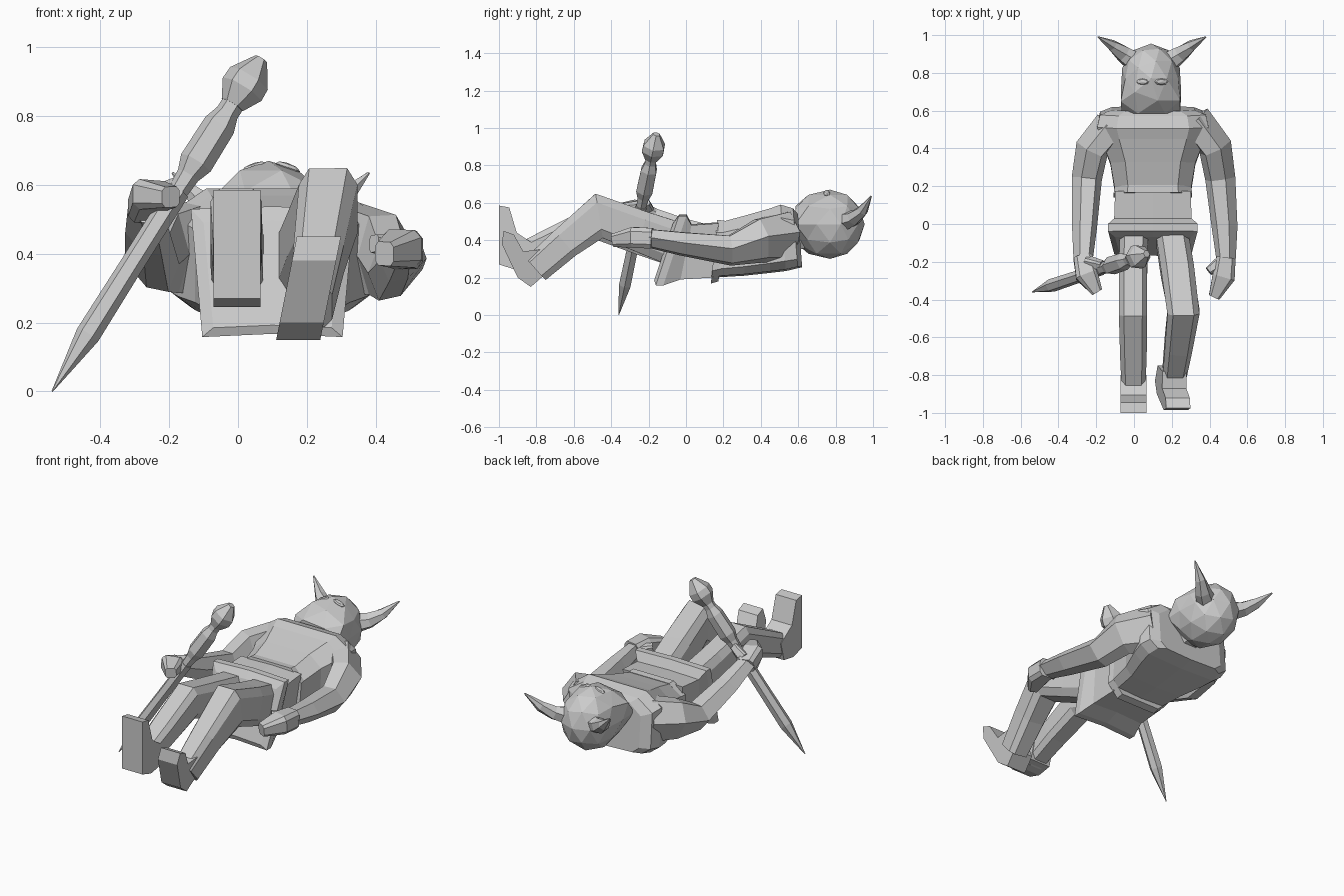
import bpy, bmesh, math
from mathutils import Vector

cube = bpy.data.objects.get("Cube")
if cube:
    bpy.data.objects.remove(cube, do_unlink=True)

grey = bpy.data.materials.new("plain grey")
grey.use_nodes = True
grey.diffuse_color = (0.6, 0.6, 0.6, 1)
grey.node_tree.nodes["Principled BSDF"].inputs["Base Color"].default_value = (0.6, 0.6, 0.6, 1)

# Cross-sections
BOX = [(1, .6), (.65, 1), (-.65, 1), (-1, .6), (-1, -.6), (-.65, -1), (.65, -1), (1, -.6)]
CHEST = [(1, .6), (.65, 1), (-.65, 1), (-1, .6), (-1, -.7), (-.8, -.95), (0, -1), (.8, -.95), (1, -.7)]
WEDGE = [(1, 1), (0, 1.04), (-1, 1), (-.86, -1), (0, -.95), (.86, -1)]
HEX = [(math.cos(a * math.pi / 3), math.sin(a * math.pi / 3)) for a in range(6)]
LEFT_ARM = [(1, .1), (.35, .87), (-.6, .9), (-1, 0), (-.6, -.9), (.2, -.75)]
RIGHT_ARM = [(-a, b) for a, b in LEFT_ARM]
CX = 0.1  # centre line of the body


def finish(name, bm):
    bmesh.ops.recalc_face_normals(bm, faces=bm.faces[:])
    mesh = bpy.data.meshes.new(name)
    bm.to_mesh(mesh)
    bm.free()
    mesh.materials.append(grey)
    obj = bpy.data.objects.new(name, mesh)
    bpy.context.collection.objects.link(obj)
    return obj


def skin(name, rings):
    """Join rings of points into a closed solid."""
    bm = bmesh.new()
    loops = [[bm.verts.new(p) for p in ring] for ring in rings]
    n = len(loops[0])
    for a, b in zip(loops, loops[1:]):
        for i in range(n):
            j = (i + 1) % n
            bm.faces.new((a[i], a[j], b[j], b[i]))
    bm.faces.new(loops[0])
    bm.faces.new(loops[-1])
    return finish(name, bm)


def limb(name, stations, profile=BOX):
    """Stations are x, y, z, half width, half depth; rings follow the path."""
    pts = [Vector(s[:3]) for s in stations]
    rings = []
    for i, s in enumerate(stations):
        before = (pts[i] - pts[max(i - 1, 0)]).normalized()
        after = (pts[min(i + 1, len(pts) - 1)] - pts[i]).normalized()
        t = (before + after).normalized()
        u = (Vector((1, 0, 0)) - t * t.x).normalized()
        v = t.cross(u)
        rings.append([pts[i] + u * a * s[3] + v * b * s[4] for a, b in profile])
    return skin(name, rings)


def trunk(name, stations, profile):
    """Stations are y, half width, bottom, top, tilt; rings lie across y."""
    rings = []
    for y, w, low, high, tilt in stations:
        half = (high - low) / 2
        rings.append([(CX + a * w, y + tilt * b * half, (low + high) / 2 + b * half)
                      for a, b in profile])
    return skin(name, rings)


def prism(name, outline, x, half, shear=0):
    """Side outline in y and z, given thickness along x."""
    return skin(name, [[(x + side * half + shear * (z - .3), y, z) for y, z in outline]
                       for side in (-1, 1)])


# Trunk, belt and flared hips
trunk("torso", [(.61, .22, .255, .54, -.08), (.585, .28, .25, .57, -.08),
                (.52, .295, .235, .59, -.08), (.45, .275, .225, .57, 0),
                (.32, .225, .21, .535, .05), (.165, .2, .2, .495, .1)], CHEST)
trunk("belt", [(.19, .203, .18, .505, .1), (.15, .208, .168, .508, .1)], BOX)
trunk("hips", [(.16, .2, .2, .49, .1), (.0, .205, .19, .48, .2),
               (-.06, .237, .158, .53, .33), (-.1, .237, .158, .53, .33),
               (-.12, .2, .185, .49, .33)], WEDGE)
limb("neck", [(CX, .64, .43, .08, .08), (CX, .54, .42, .1, .1)], HEX)

# Hooded head with a broad flat chin
bm = bmesh.new()
bmesh.ops.create_icosphere(bm, subdivisions=2, radius=1)
for v in bm.verts:
    x, y, z = v.co
    if z > -.4:
        x = max(-1, min(1, x * (1 + .8 * max(0, -y))))
    v.co = (CX - .01 + .16 * x, .77 + .185 * max(y * 1.25 if y < 0 else y, -1),
            .485 + .185 * z)
finish("head", bm)

# Eyes and horns
for side, label in ((1, "left"), (-1, "right")):
    bm = bmesh.new()
    bmesh.ops.create_uvsphere(bm, u_segments=8, v_segments=4, radius=1)
    for v in bm.verts:
        x, y, z = v.co
        v.co = (CX - .005 + side * .05 + x * .036, .753 + y * .018,
                .651 + z * .013 - side * x * .012)
    finish(label + "_eye", bm)
    c = CX - .005
    limb(label + "_horn", [(c + side * .08, .85, .5, .06, .055), (c + side * .15, .9, .52, .048, .042),
                           (c + side * .21, .945, .56, .032, .03),
                           (c + side * .285, .99, .635, .004, .004)], HEX)

# Arms: the right forearm is raised to grip the dagger
limb("left_arm", [(.315, .555, .42, .095, .15), (.43, .41, .4, .09, .13), (.457, .24, .345, .08, .09),
                  (.48, -.02, .38, .068, .07), (.488, -.2, .41, .05, .055)], LEFT_ARM)
limb("right_arm", [(-.12, .52, .42, .095, .15), (-.222, .4, .405, .09, .13), (-.25, .24, .37, .08, .09),
                   (-.262, -.02, .455, .066, .07), (-.27, -.2, .53, .05, .055)], RIGHT_ARM)
limb("left_hand", [(.488, -.18, .41, .05, .055), (.475, -.28, .415, .06, .055),
                   (.425, -.385, .4, .03, .035)])
limb("left_thumb", [(.46, -.2, .42, .03, .03), (.395, -.25, .43, .022, .025)])
limb("right_hand", [(-.27, -.18, .53, .05, .045), (-.25, -.27, .57, .06, .045),
                    (-.195, -.36, .565, .03, .03)])
limb("right_thumb", [(-.25, -.2, .56, .03, .03), (-.17, -.22, .6, .022, .025)])

# Legs: the left knee is bent more
limb("left_leg", [(.195, -.03, .37, .085, .12), (.23, -.25, .45, .088, .11),
                  (.262, -.465, .53, .085, .12), (.235, -.64, .39, .073, .088),
                  (.212, -.8, .25, .062, .08)])
limb("right_leg", [(.0, -.03, .37, .075, .12), (-.005, -.25, .43, .075, .105),
                   (-.005, -.48, .495, .075, .095), (-.003, -.7, .4, .07, .075),
                   (-.003, -.9, .31, .06, .065)])

# Feet with the toes pointing up
prism("left_foot", [(-.83, .15), (-.9, .2), (-.985, .38), (-.975, .45), (-.92, .43),
                    (-.87, .34), (-.78, .35), (-.75, .22)], .205, .064, .2)
prism("right_foot", [(-1, .27), (-1, .585), (-.945, .575), (-.905, .44), (-.8, .37),
                     (-.83, .26), (-.92, .245)], -.003, .068)

# Dagger: profile of distance along the blade and radius
tip = Vector((-.54, -.36, .0))
axis = Vector((.572, .19, .91))
blade = [(0, .002), (.18, .036), (.4, .034), (.64, .034)]
grip = [(.62, .028), (.69, .034), (.73, .05), (.85, .048), (.89, .034), (.94, .034)]
pommel = [(.915, .036), (.965, .066), (1.0, .064), (1.062, .02)]
for name, shape in (("dagger_blade", blade), ("dagger_grip", grip), ("dagger_pommel", pommel)):
    limb(name, [(*(tip + axis * t), r, r) for t, r in shape], HEX)
